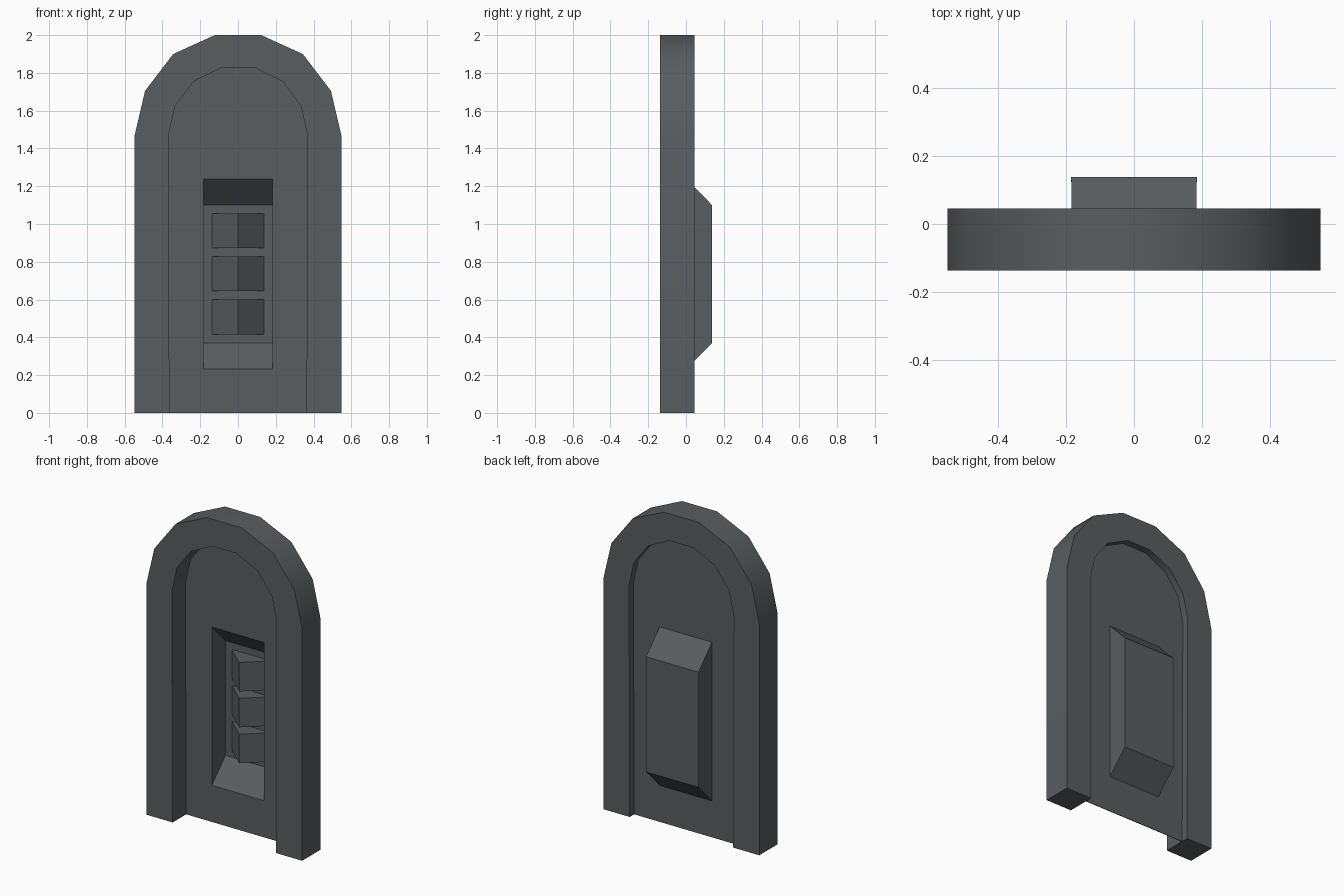
import bpy, bmesh

if "Cube" in bpy.data.objects:
    bpy.data.objects.remove(bpy.data.objects["Cube"])

mat = bpy.data.materials.new("dark_grey")
mat.diffuse_color = (0.10, 0.11, 0.116, 1)
mat.use_nodes = True
mat.node_tree.nodes["Principled BSDF"].inputs["Base Color"].default_value = mat.diffuse_color

FRONT, BACK, PANE, FLOOR = -0.137, 0.046, 0.0, 0.136


def finish(name, bm, smooth=False):
    bmesh.ops.recalc_face_normals(bm, faces=bm.faces)
    me = bpy.data.meshes.new(name)
    bm.to_mesh(me)
    bm.free()
    me.materials.append(mat)
    ob = bpy.data.objects.new(name, me)
    bpy.context.collection.objects.link(ob)
    if smooth:
        bpy.ops.object.select_all(action='DESELECT')
        bpy.context.view_layer.objects.active = ob
        ob.select_set(True)
        bpy.ops.object.shade_smooth_by_angle(angle=0.6)
    return ob


def mirrored(half):
    """Left half of an arch, bottom to top, followed by its mirror image."""
    return [(-x, z) for x, z in half] + [(x, z) for x, z in reversed(half)]


outer = mirrored([(0.547, 0), (0.547, 1.47), (0.492, 1.705), (0.343, 1.9), (0.123, 2.0)])
inner = mirrored([(0.363, 0), (0.368, 1.47), (0.333, 1.625), (0.235, 1.755), (0.085, 1.828)])

# Arched frame: the strip between both outlines, extruded in depth
bm = bmesh.new()
o = [bm.verts.new((x, FRONT, z)) for x, z in outer]
i = [bm.verts.new((x, FRONT, z)) for x, z in inner]
strip = [bm.faces.new((o[k], o[k + 1], i[k + 1], i[k])) for k in range(len(o) - 1)]
bmesh.ops.dissolve_faces(bm, faces=strip)
ext = bmesh.ops.extrude_face_region(bm, geom=bm.faces[:], use_keep_orig=True)
bmesh.ops.translate(bm, vec=(0, BACK - FRONT, 0),
                    verts=[v for v in ext['geom'] if isinstance(v, bmesh.types.BMVert)])
finish("arch_frame", bm, smooth=True)

# Thin panel with a rectangular opening leading into a pocket
bm = bmesh.new()
W = 0.183


def loop(points, y):
    vs = [bm.verts.new((x, y, z)) for x, z in points]
    return vs, [bm.edges.new((vs[k], vs[(k + 1) % len(vs)])) for k in range(len(vs))]


_, e1 = loop(inner, PANE)
rim, e2 = loop([(-W, 0.232), (W, 0.232), (W, 1.238), (-W, 1.238)], PANE)
bmesh.ops.triangle_fill(bm, edges=e1 + e2, use_beauty=True, normal=(0, -1, 0))
base, _ = loop([(-W, 0.37), (W, 0.37), (W, 1.10), (-W, 1.10)], FLOOR)
bm.faces.new(base)
for k in range(4):
    n = (k + 1) % 4
    bm.faces.new((rim[k], rim[n], base[n], base[k]))
bmesh.ops.dissolve_limit(bm, angle_limit=0.01, verts=bm.verts[:], edges=bm.edges[:])
panel = finish("panel_with_pocket", bm)
sol = panel.modifiers.new("thickness", 'SOLIDIFY')
sol.thickness = 0.004
sol.offset = 0

# Three upright wedges inside the pocket
for n, z0 in enumerate((0.416, 0.644, 0.872)):
    bm = bmesh.new()
    tri = [(-0.139, FLOOR), (0, 0.012), (0.139, FLOOR)]
    lo = [bm.verts.new((x, y, z0)) for x, y in tri]
    hi = [bm.verts.new((x, y, z0 + 0.184)) for x, y in tri]
    bm.faces.new(lo)
    bm.faces.new(hi)
    for k in range(3):
        m = (k + 1) % 3
        bm.faces.new((lo[k], lo[m], hi[m], hi[k]))
    finish(f"pocket_wedge_{n + 1}", bm)
